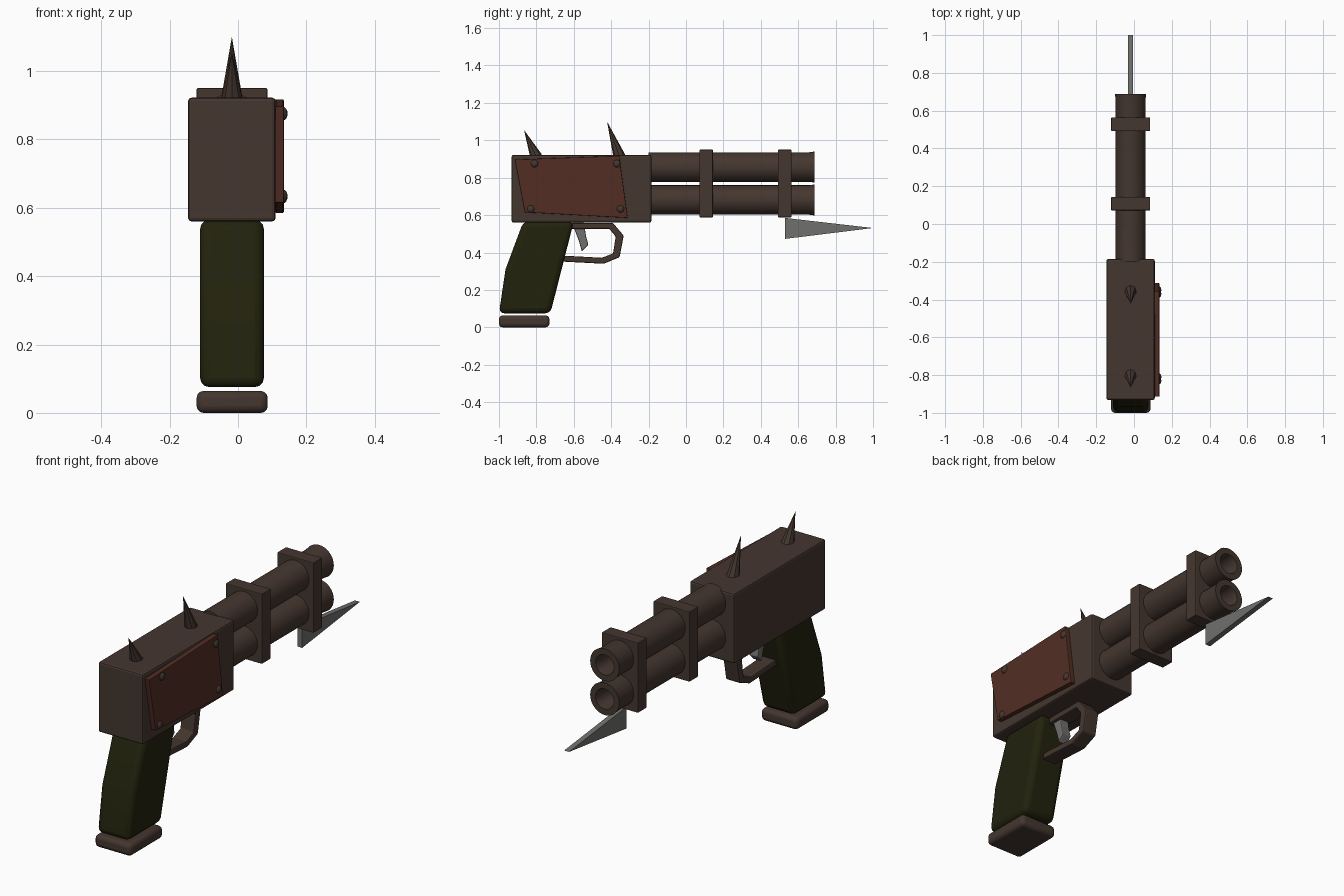
import bpy, bmesh, math
from mathutils import Vector, Matrix

cube = bpy.data.objects.get("Cube")
if cube:
    bpy.data.objects.remove(cube, do_unlink=True)

CX = -0.018  # centre plane of the gun


def material(name, rgb):
    m = bpy.data.materials.new(name)
    m.use_nodes = True
    m.diffuse_color = (*rgb, 1)
    m.node_tree.nodes["Principled BSDF"].inputs["Base Color"].default_value = (*rgb, 1)
    return m


BROWN = material("dark brown metal", (0.058, 0.037, 0.028))
RUST = material("rusty red plate", (0.085, 0.027, 0.017))
GREEN = material("dark olive grip", (0.016, 0.016, 0.004))
STEEL = material("grey steel", (0.16, 0.16, 0.155))


def finish(name, bm, mat, bevel=0, segments=2, smooth=False):
    bmesh.ops.recalc_face_normals(bm, faces=bm.faces[:])
    mesh = bpy.data.meshes.new(name)
    bm.to_mesh(mesh)
    bm.free()
    mesh.materials.append(mat)
    ob = bpy.data.objects.new(name, mesh)
    bpy.context.collection.objects.link(ob)
    if bevel:
        mod = ob.modifiers.new("Bevel", "BEVEL")
        mod.width, mod.segments = bevel, segments
        mod.limit_method = "ANGLE"
        mod.angle_limit = math.radians(35)
    if smooth:
        bpy.ops.object.select_all(action="DESELECT")
        ob.select_set(True)
        bpy.context.view_layer.objects.active = ob
        bpy.ops.object.shade_smooth_by_angle(angle=math.radians(40))
    return ob


def prism(name, outline, x0, x1, mat, **kw):
    """Side outline of (y, z) points extruded across x."""
    bm = bmesh.new()
    face = bm.faces.new([bm.verts.new((x0, y, z)) for y, z in outline])
    ext = bmesh.ops.extrude_face_region(bm, geom=[face])
    moved = [v for v in ext["geom"] if isinstance(v, bmesh.types.BMVert)]
    bmesh.ops.translate(bm, verts=moved, vec=(x1 - x0, 0, 0))
    return finish(name, bm, mat, **kw)


def box(name, x, y, z, mat, **kw):
    corners = [(y[0], z[0]), (y[1], z[0]), (y[1], z[1]), (y[0], z[1])]
    return prism(name, corners, *x, mat, **kw)


# Receiver
box("receiver", (-0.146, 0.11), (-0.932, -0.185), (0.56, 0.922), BROWN, bevel=0.01)

# Hollow barrels, turned around the y axis
barrel_profile = [(0, -0.2), (0.079, -0.2), (0.079, 0.66), (0.083, 0.688),
                  (0.052, 0.688), (0.047, 0.67), (0.047, 0.3), (0, 0.3)]
for name, z in (("upper_barrel", 0.857), ("lower_barrel", 0.681)):
    bm = bmesh.new()
    verts = [bm.verts.new((CX + r, y, z)) for r, y in barrel_profile]
    edges = [bm.edges.new(pair) for pair in zip(verts, verts[1:])]
    bmesh.ops.spin(bm, geom=verts + edges, cent=(CX, 0, z), axis=(0, 1, 0),
                   angle=math.tau, steps=32)
    bmesh.ops.remove_doubles(bm, verts=bm.verts[:], dist=0.0005)
    finish(name, bm, BROWN, smooth=True)

# Clamps holding the barrels together
for name, y in (("rear_clamp", 0.108), ("front_clamp", 0.528)):
    box(name, (-0.121, 0.086), (y - 0.036, y + 0.036), (0.588, 0.95), BROWN, bevel=0.004)

# Blade under the muzzle
prism("blade", [(0.53, 0.585), (0.53, 0.473), (1.0, 0.531)], -0.033, -0.005, STEEL)

# Grip and its foot
prism("grip", [(-0.87, 0.565), (-0.6, 0.565), (-0.66, 0.33), (-0.725, 0.075),
               (-1.0, 0.075), (-0.965, 0.31)],
      -0.111, 0.076, GREEN, bevel=0.028, segments=3, smooth=True)
box("grip_foot", (-0.121, 0.087), (-1.0, -0.73), (0, 0.064), BROWN,
    bevel=0.02, segments=3, smooth=True)

# Trigger guard: a bent strap, closed between outer and inner outlines
outer = [(-0.62, 0.558), (-0.39, 0.558), (-0.333, 0.49), (-0.355, 0.375),
         (-0.44, 0.34), (-0.67, 0.352)]
inner = [(-0.62, 0.527), (-0.41, 0.527), (-0.376, 0.485), (-0.39, 0.395),
         (-0.45, 0.372), (-0.67, 0.384)]
prism("trigger_guard", outer + inner[::-1], CX - 0.04, CX + 0.04, BROWN, bevel=0.006)
prism("trigger", [(-0.61, 0.56), (-0.545, 0.56), (-0.535, 0.49), (-0.522, 0.44),
                  (-0.557, 0.405), (-0.572, 0.46)],
      CX - 0.025, CX + 0.025, STEEL, bevel=0.006)

# Bolted side plate
prism("side_plate", [(-0.915, 0.897), (-0.357, 0.917), (-0.312, 0.585), (-0.862, 0.615)],
      0.108, 0.134, RUST, bevel=0.003)
for i, (y, z) in enumerate([(-0.81, 0.875), (-0.37, 0.875), (-0.83, 0.633), (-0.35, 0.633)]):
    bm = bmesh.new()
    bmesh.ops.create_uvsphere(bm, u_segments=12, v_segments=8, radius=1)
    bmesh.ops.transform(bm, verts=bm.verts[:], matrix=Matrix.Translation((0.132, y, z))
                        @ Matrix.Diagonal((0.013, 0.02, 0.02, 1)))
    finish(f"plate_bolt_{i + 1}", bm, BROWN, smooth=True)

# Leaning spikes on top
for name, base, tip in (("rear_spike", (-0.8, 0.91), (-0.866, 1.055)),
                        ("front_spike", (-0.355, 0.91), (-0.422, 1.1))):
    a, b = Vector((CX, *base)), Vector((CX, *tip))
    bm = bmesh.new()
    bmesh.ops.create_cone(bm, cap_ends=True, segments=8, radius1=0.033, radius2=0,
                          depth=(b - a).length)
    turn = (b - a).to_track_quat("Z", "Y").to_matrix().to_4x4()
    bmesh.ops.transform(bm, verts=bm.verts[:], matrix=Matrix.Translation((a + b) / 2) @ turn)
    finish(name, bm, BROWN)
